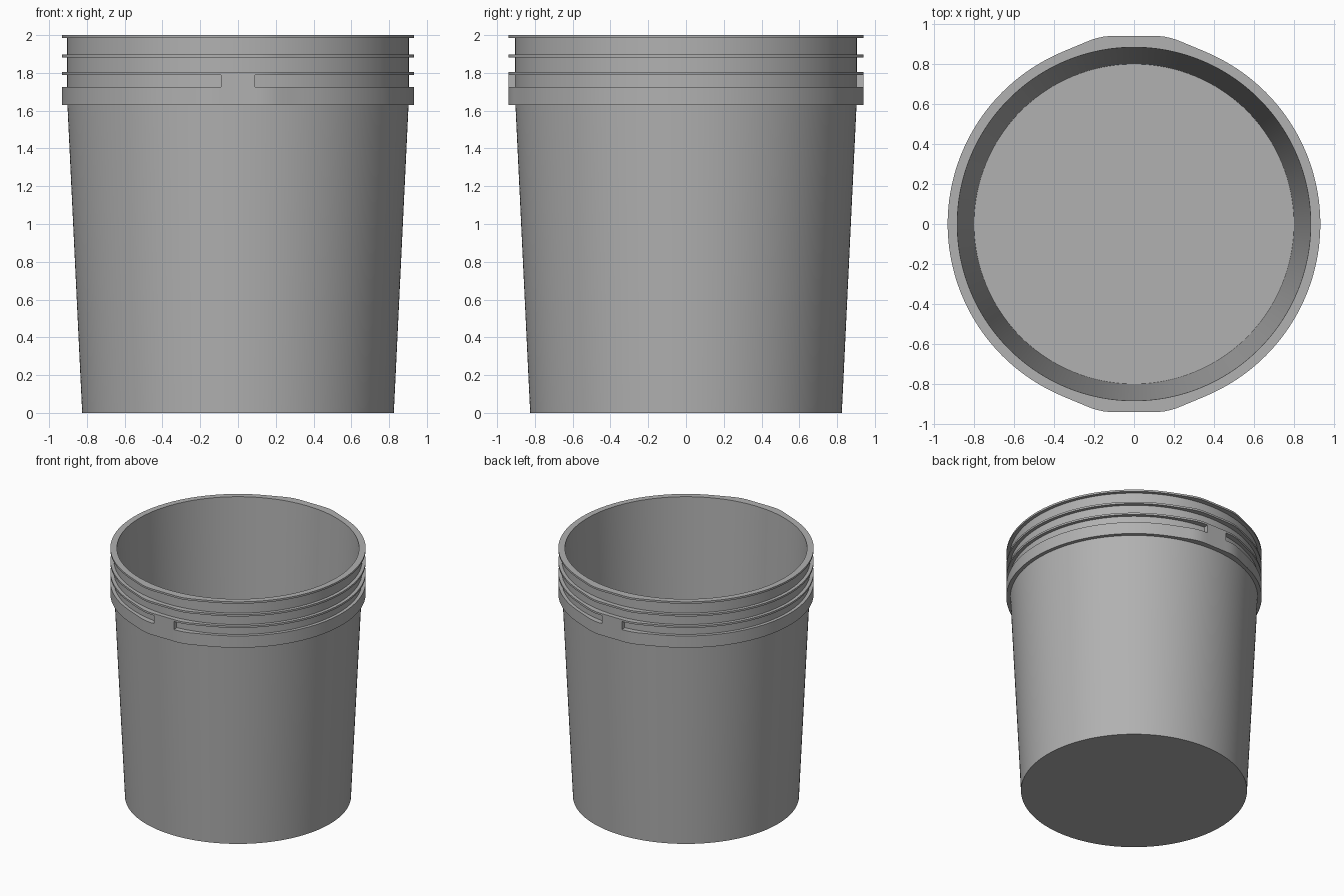
import bpy, bmesh
from math import sin, cos, pi, radians, atan2

if "Cube" in bpy.data.objects:
    bpy.data.objects.remove(bpy.data.objects["Cube"])

SEG = 192
R = 0.932            # outer radius of the flanges
PAD_Y = 0.94         # flat pads on front and back
SLOPE = radians(22.6)

grey = bpy.data.materials.new("dark_grey")
grey.diffuse_color = (0.44, 0.44, 0.44, 1)
grey.use_nodes = True
grey.node_tree.nodes["Principled BSDF"].inputs["Base Color"].default_value = grey.diffuse_color


def sharp_radius(a):
    """Circle of radius R that flattens into a pad at front and back."""
    x, y = abs(cos(a)), abs(sin(a))
    if atan2(x, y) > SLOPE:
        return R
    return min(PAD_Y / y, R / (sin(SLOPE) * x + cos(SLOPE) * y))


def flange_radius(a):
    """Same outline with rounded pad corners."""
    return sum(sharp_radius(a + 0.015 * k) for k in range(-4, 5)) / 9


def finish(bm, name):
    bmesh.ops.recalc_face_normals(bm, faces=bm.faces)
    mesh = bpy.data.meshes.new(name)
    bm.to_mesh(mesh)
    bm.free()
    mesh.materials.append(grey)
    obj = bpy.data.objects.new(name, mesh)
    bpy.context.collection.objects.link(obj)
    bpy.context.view_layer.objects.active = obj
    obj.select_set(True)
    bpy.ops.object.shade_smooth_by_angle(angle=radians(20))
    obj.select_set(False)


def point(r, z, a):
    rr = flange_radius(a) if r is None else r
    return (rr * cos(a), rr * sin(a), z)


# Bucket: lathed wall with flanges (None = padded flange outline)
F = None
W = 0.906
profile = [(0.825, 0), (0.903, 1.63),
           (F, 1.63), (F, 1.725), (W, 1.725),       # collar
           (W, 1.79), (F, 1.79), (F, 1.805), (W, 1.805),   # lower flange
           (W, 1.882), (F, 1.882), (F, 1.897), (W, 1.897),  # middle flange
           (W, 1.985), (F, 1.985), (F, 2.0),        # top lip
           (0.884, 2.0), (0.80, 0.025)]             # inside wall

bm = bmesh.new()
rings = []
for r, z in profile:
    rings.append([bm.verts.new(point(r, z, 2 * pi * i / SEG)) for i in range(SEG)])
for lo, hi in zip(rings, rings[1:]):
    for i in range(SEG):
        j = (i + 1) % SEG
        bm.faces.new((lo[i], lo[j], hi[j], hi[i]))
bm.faces.new(rings[0][::-1])     # underside
bm.faces.new(rings[-1])          # inside floor
finish(bm, "bucket")

# Blocks that interrupt the groove above the collar, front and back
for name, mid in (("front_block", -pi / 2), ("back_block", pi / 2)):
    bm = bmesh.new()
    half, n = 0.094, 6
    cols = []
    for i in range(n + 1):
        a = mid - half + 2 * half * i / n
        cols.append([bm.verts.new(point(r, z, a)) for r, z in
                     ((W - 0.003, 1.724), (F, 1.724), (F, 1.791), (W - 0.003, 1.791))])
    for c, d in zip(cols, cols[1:]):
        for k in range(4):
            m = (k + 1) % 4
            bm.faces.new((c[k], d[k], d[m], c[m]))
    bm.faces.new(cols[0])
    bm.faces.new(cols[-1][::-1])
    finish(bm, name)
